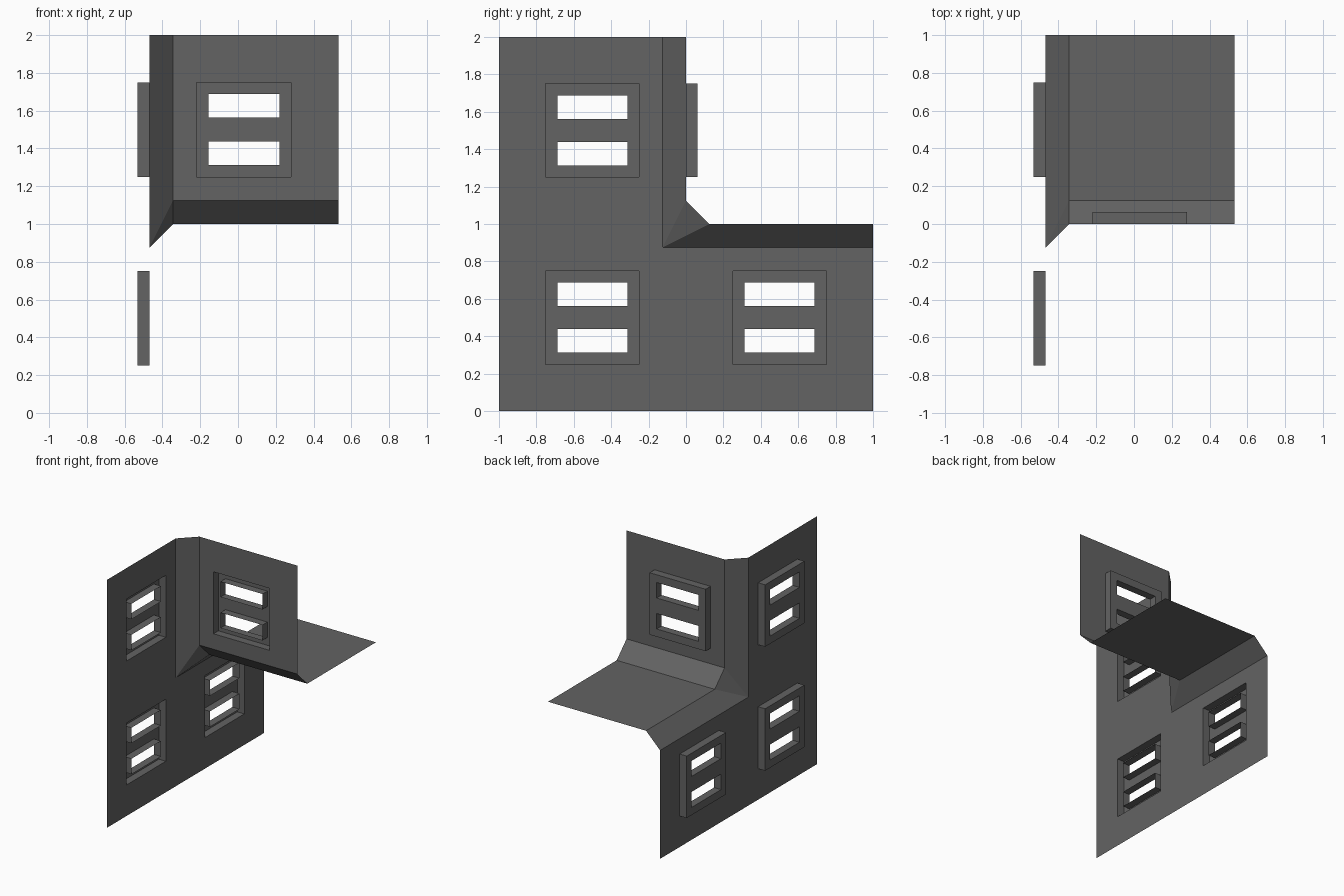
import bpy
from mathutils import Vector as V

if "Cube" in bpy.data.objects:
    bpy.data.objects.remove(bpy.data.objects["Cube"])

X, Y, Z = V((1, 0, 0)), V((0, 1, 0)), V((0, 0, 1))
LEFT, RIGHT, C, D = -0.469, 0.531, 0.125, 0.0625   # wall plane, end, chamfer, window depth
HALF = 0.25                                        # half a window

grey = bpy.data.materials.new("wall grey")
grey.diffuse_color = (0.125, 0.125, 0.125, 1)
grey.use_nodes = True
grey.node_tree.nodes["Principled BSDF"].inputs["Base Color"].default_value = grey.diffuse_color


def make(name, faces):
    """Build an object from (points, outward hint) faces."""
    verts, index, polys = [], {}, []
    for pts, out in faces:
        pts = [V(p) for p in pts]
        if (pts[1] - pts[0]).cross(pts[2] - pts[0]).dot(out) < 0:
            pts.reverse()
        poly = []
        for p in pts:
            key = tuple(round(c, 4) for c in p)
            if key not in index:
                index[key] = len(verts)
                verts.append(key)
            poly.append(index[key])
        polys.append(poly)
    me = bpy.data.meshes.new(name)
    me.from_pydata(verts, [], polys)
    me.materials.append(grey)
    bpy.context.collection.objects.link(bpy.data.objects.new(name, me))


def rect(o, u, a0, a1, b0, b1):
    return [o + u * a + Z * b for a, b in ((a0, b0), (a1, b0), (a1, b1), (a0, b1))]


def panel(o, u, n, a0, a1, b0, b1, ca, cb):
    """Wall panel as a ring of four faces around a window opening."""
    outer = rect(o, u, a0, a1, b0, b1)
    inner = rect(o, u, ca - HALF, ca + HALF, cb - HALF, cb + HALF)
    return [([outer[i], outer[(i + 1) % 4], inner[(i + 1) % 4], inner[i]], n)
            for i in range(4)]


def tube(loop, n, sign):
    """Faces from a loop down to the wall plane; sign +1 faces outward, -1 inward."""
    mid = sum(loop, V((0, 0, 0))) / 4
    return [([p, q, q - n * D, p - n * D], ((p + q) / 2 - mid) * sign)
            for p, q in zip(loop, loop[1:] + loop[:1])]


def window(name, o, u, n, ca, cb):
    """Raised hollow window box with two lined slots."""
    top = o + n * D
    faces = tube(rect(top, u, ca - HALF, ca + HALF, cb - HALF, cb + HALF), n, 1)
    us = [ca + s for s in (-0.25, -0.1875, 0.1875, 0.25)]
    vs = [cb + s for s in (-0.25, -0.1875, -0.0625, 0.0625, 0.1875, 0.25)]
    for i in range(3):
        for j in range(5):
            cell = rect(top, u, us[i], us[i + 1], vs[j], vs[j + 1])
            if i == 1 and j in (1, 3):
                faces += tube(cell, n, -1)
            else:
                faces.append((cell, n))
    make(name, faces)


side, back = X * LEFT, V((0, 0, 0))
x1 = LEFT + C

# L-shaped side wall and upper cross wall
make("side_wall", panel(side, Y, -X, -1, -C, 1 - C, 2, -0.5, 1.5)
     + panel(side, Y, -X, -1, 0, 0, 1 - C, -0.5, 0.5)
     + panel(side, Y, -X, 0, 1, 0, 1 - C, 0.5, 0.5))
make("cross_wall", panel(back, X, Y, x1, RIGHT, 1 + C, 2, 0.031, 1.5))

# Flat ledge
make("ledge", [([(x1, C, 1), (RIGHT, C, 1), (RIGHT, 1, 1), (x1, 1, 1)], Z)])

# Chamfers joining the three planes, with a corner triangle
a, b, c = (LEFT, -C, 1 - C), (x1, 0, 1 + C), (x1, C, 1)
make("chamfers", [
    ([a, b, (x1, 0, 2), (LEFT, -C, 2)], Y - X),
    ([a, c, (x1, 1, 1), (LEFT, 1, 1 - C)], Z - X),
    ([b, c, (RIGHT, C, 1), (RIGHT, 0, 1 + C)], Y + Z),
    ([a, b, c], Y + Z - X)])

# Windows
for i, (y, z) in enumerate(((-0.5, 1.5), (-0.5, 0.5), (0.5, 0.5))):
    window("side_window_%d" % (i + 1), side, Y, -X, y, z)
window("cross_window", back, X, Y, 0.031, 1.5)
